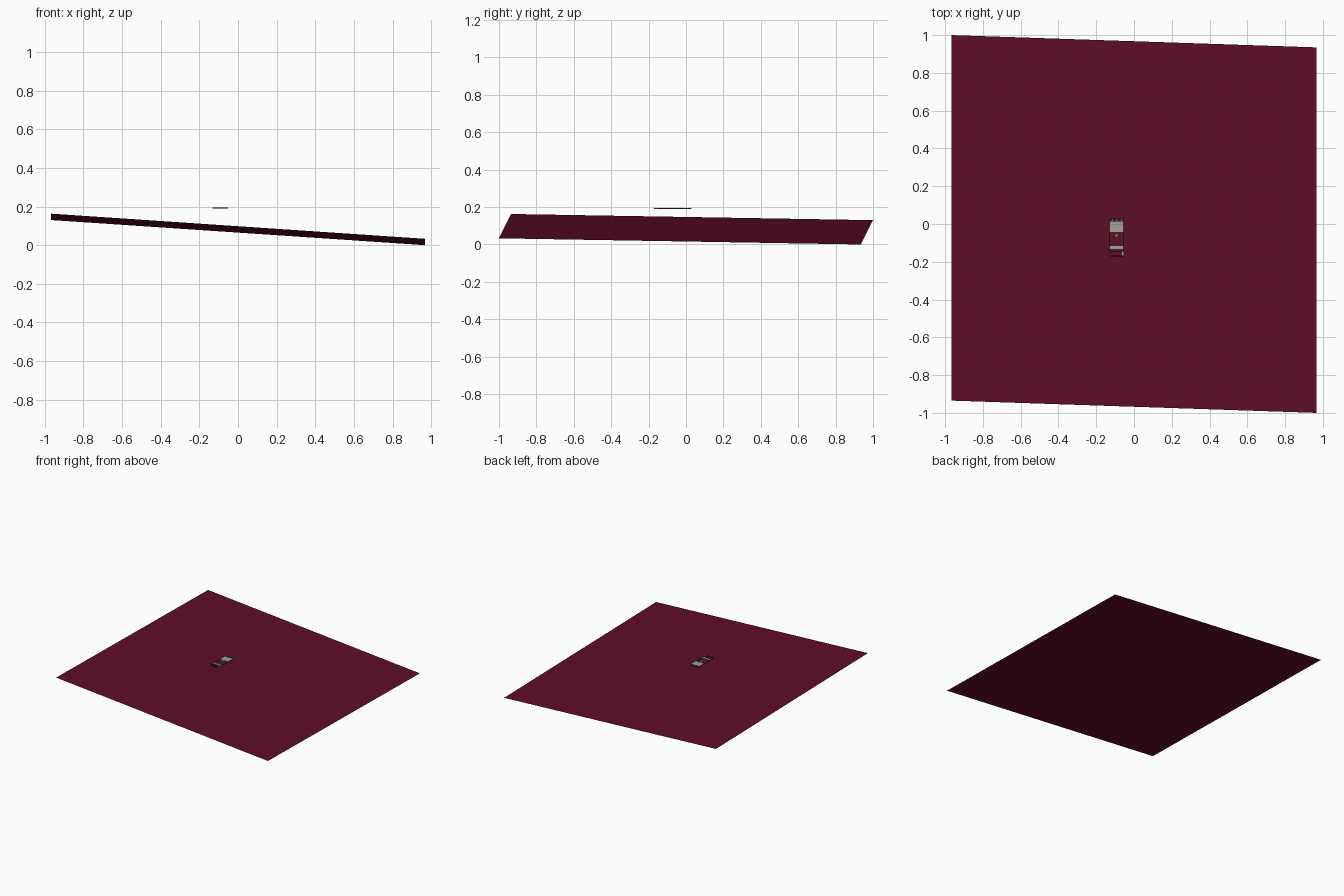
import bpy, bmesh

if "Cube" in bpy.data.objects:
    bpy.data.objects.remove(bpy.data.objects["Cube"])


def mat(name, rgb):
    m = bpy.data.materials.new(name)
    m.diffuse_color = (*rgb, 1)
    m.use_nodes = True
    m.node_tree.nodes["Principled BSDF"].inputs["Base Color"].default_value = m.diffuse_color
    return m


MAROON = mat("maroon", (0.115, 0.004, 0.022))
GREY = mat("warm grey", (0.36, 0.35, 0.30))
DARK = mat("dark green grey", (0.05, 0.06, 0.05))
BLACK = mat("black", (0.008, 0.008, 0.008))


def finish(name, bm, material):
    me = bpy.data.meshes.new(name)
    bm.to_mesh(me)
    bm.free()
    ob = bpy.data.objects.new(name, me)
    me.materials.append(material)
    bpy.context.collection.objects.link(ob)
    return ob


def box(name, x0, x1, y0, y1, z0, z1, material):
    bm = bmesh.new()
    bmesh.ops.create_cube(bm, size=1)
    for v in bm.verts:
        v.co.x = x0 if v.co.x < 0 else x1
        v.co.y = y0 if v.co.y < 0 else y1
        v.co.z = z0 if v.co.z < 0 else z1
    return finish(name, bm, material)


# Large tilted sheet
bm = bmesh.new()
corners = [(-0.967, -0.935, 0.163), (0.967, -1, 0.033),
           (0.967, 0.935, 0), (-0.967, 1, 0.13)]
bm.faces.new([bm.verts.new(c) for c in corners])
finish("tilted_sheet", bm, MAROON)

# Small floating device: an open frame with plates across it
X0, X1, Y0, Y1 = -0.132, -0.053, -0.172, 0.029
Z0, Z1 = 0.190, 0.196
T = 0.004
box("left_rail", X0, X0 + T, Y0 + 0.03, Y1, Z0, Z1, DARK)
box("right_rail", X1 - T, X1, Y0 + 0.03, Y1, Z0, Z1, DARK)
box("back_bar", X0, X1, Y1 - T, Y1, Z0, Z1, DARK)
box("front_bar", X0 + 0.006, X1, Y0, Y0 + T, Z0, Z1, BLACK)
box("main_plate", X0 + T, X1 - T, -0.046, 0.013, Z0 + 0.001, Z1, GREY)
box("lower_plate", X0 + T, X1 - T, -0.136, -0.115, Z0 + 0.001, Z1, GREY)
box("cross_bar", X0, X1, -0.146, -0.142, Z0, Z1, BLACK)

# Row of small tabs at the back
for i in range(3):
    x = X0 + 0.012 + i * 0.024
    box("back_tab", x, x + 0.009, 0.015, Y1 - T, Z0, Z1, GREY)
box("tab_strip", X0 + T, X1 - T, 0.013, 0.016, Z0, Z1, BLACK)

# Small centre stud and front corner pieces
bm = bmesh.new()
bmesh.ops.create_cone(bm, cap_ends=True, segments=12, radius1=0.009,
                      radius2=0.009, depth=0.004)
stud = finish("centre_stud", bm, GREY)
stud.location = (-0.0925, -0.061, 0.194)
box("right_corner", X1 - 0.012, X1, -0.168, -0.146, Z0, Z1, GREY)
box("left_corner", X0, X0 + 0.007, -0.157, -0.146, Z0, Z1, DARK)
